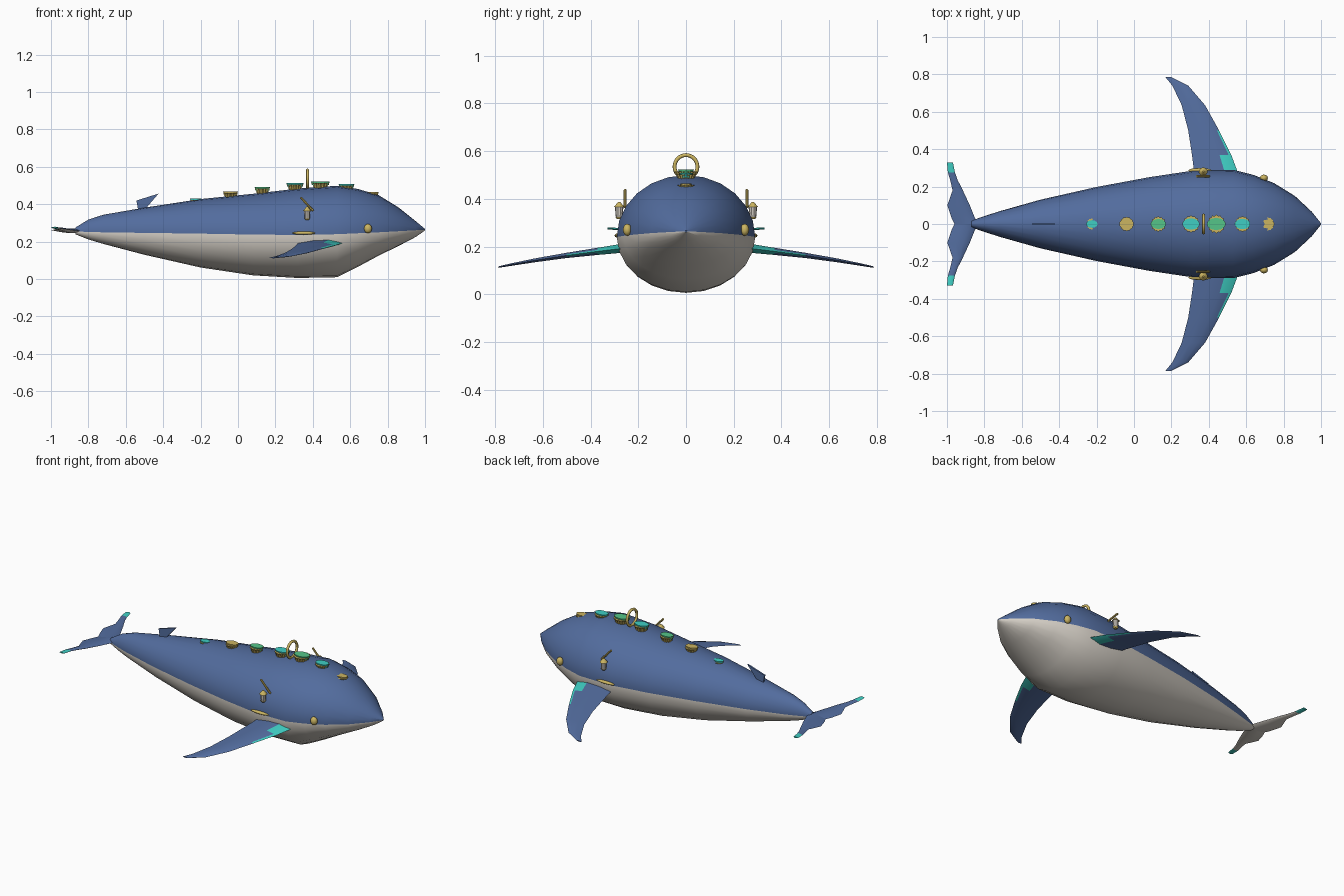
import bpy, bmesh, math
from mathutils import Matrix, Vector

if "Cube" in bpy.data.objects:
    bpy.data.objects.remove(bpy.data.objects["Cube"])


def material(name, rgb):
    m = bpy.data.materials.new(name)
    m.diffuse_color = (*rgb, 1)
    m.use_nodes = True
    m.node_tree.nodes["Principled BSDF"].inputs["Base Color"].default_value = m.diffuse_color
    return m


BLUE = material("ocean blue", (0.085, 0.15, 0.34))
PALE = material("belly grey", (0.66, 0.62, 0.56))
GOLD = material("brass", (0.60, 0.46, 0.12))
TEAL = material("teal", (0.05, 0.62, 0.55))
GREEN = material("green", (0.09, 0.56, 0.25))


def finish(bm, name, mats, smooth=None):
    bmesh.ops.recalc_face_normals(bm, faces=bm.faces)
    me = bpy.data.meshes.new(name)
    bm.to_mesh(me)
    bm.free()
    for m in mats:
        me.materials.append(m)
    ob = bpy.data.objects.new(name, me)
    bpy.context.collection.objects.link(ob)
    if smooth:
        bpy.ops.object.select_all(action='DESELECT')
        ob.select_set(True)
        bpy.context.view_layer.objects.active = ob
        bpy.ops.object.shade_smooth_by_angle(angle=math.radians(smooth))
    return ob


def loft(name, rings, mats, rule, smooth=None):
    """Skin closed rings; rule(ring index, side index) gives the material."""
    bm = bmesh.new()
    vs = [[bm.verts.new(p) for p in r] for r in rings]
    n = len(vs[0])
    for i in range(len(vs) - 1):
        for j in range(n):
            k = (j + 1) % n
            f = bm.faces.new((vs[i][j], vs[i][k], vs[i + 1][k], vs[i + 1][j]))
            f.material_index = rule(i, j)
    for i, r in ((0, vs[0]), (len(rings) - 2, vs[-1])):
        bm.faces.new(r).material_index = rule(i, 0)
    return finish(bm, name, mats, smooth)


# Body: x, half width, bottom z, waterline z, top z
stations = [
    (-0.87, 0.018, 0.240, 0.255, 0.275), (-0.80, 0.042, 0.212, 0.252, 0.318),
    (-0.72, 0.068, 0.188, 0.250, 0.344), (-0.50, 0.130, 0.130, 0.247, 0.382),
    (-0.20, 0.198, 0.062, 0.243, 0.428), (0.08, 0.250, 0.020, 0.238, 0.456),
    (0.32, 0.286, 0.006, 0.236, 0.484), (0.53, 0.290, 0.010, 0.240, 0.499),
    (0.64, 0.262, 0.065, 0.245, 0.482), (0.75, 0.218, 0.124, 0.250, 0.450),
    (0.86, 0.150, 0.178, 0.256, 0.382), (0.95, 0.066, 0.225, 0.261, 0.310),
    (1.00, 0.004, 0.260, 0.264, 0.268)]
SIDES = 24
rings = []
for x, w, lo, mid, hi in stations:
    ring = []
    for k in range(SIDES):
        a = 2 * math.pi * k / SIDES
        h = hi - mid if k <= SIDES // 2 else mid - lo
        ring.append((x, w * math.cos(a), mid + h * math.sin(a)))
    rings.append(ring)
loft("body", rings, [BLUE, PALE], lambda i, j: 0 if j < SIDES // 2 else 1, 40)

# Lens cross-section shared by fins and flukes: chord fraction, height
LENS = [(0, 0), (0.35, 0.8), (0.7, 1), (0.93, 0.4),
        (1, 0), (0.93, -0.4), (0.7, -1), (0.35, -0.8)]


def wing(name, sections, side, mats, rule):
    rs = [[(tr + (le - tr) * f, side * y, z + t * h) for f, h in LENS]
          for y, le, tr, z, t in sections]
    loft(name, rs, mats, rule, 30)


# y, leading x, trailing x, z, half thickness
fin = [(0.20, 0.58, 0.325, 0.200, 0.021), (0.29, 0.55, 0.32, 0.190, 0.018),
       (0.37, 0.52, 0.31, 0.180, 0.015), (0.50, 0.455, 0.29, 0.163, 0.011),
       (0.635, 0.38, 0.255, 0.142, 0.008), (0.74, 0.29, 0.205, 0.123, 0.005),
       (0.785, 0.20, 0.168, 0.114, 0.003)]
fluke = [(0.0, -0.83, -0.96, 0.258, 0.012), (0.03, -0.85, -0.975, 0.258, 0.012),
         (0.10, -0.878, -0.998, 0.261, 0.010), (0.18, -0.915, -0.970, 0.266, 0.008),
         (0.235, -0.943, -0.983, 0.270, 0.006), (0.275, -0.957, -0.995, 0.273, 0.005),
         (0.328, -0.968, -1.0, 0.276, 0.004)]


def fin_paint(i, j):
    return 1 if (j in (3, 4) and i < 3) or (j in (2, 5) and i < 2) else 0


def fluke_paint(i, j):
    return 1 if i == len(fluke) - 2 else (2 if j >= 4 else 0)


for side, label in ((-1, "right"), (1, "left")):
    wing(label + "_flipper", fin, side, [BLUE, TEAL], fin_paint)
    wing(label + "_fluke", fluke, side, [BLUE, TEAL, PALE], fluke_paint)

# Small back fin
profile = [(-0.535, 0.375), (-0.495, 0.375), (-0.425, 0.457), (-0.543, 0.42)]
loft("back_fin", [[(x, y, z) for x, z in profile] for y in (-0.005, 0.005)],
     [BLUE], lambda i, j: 0)


def cone(name, loc, r1, r2, depth, mat, sides=12, scale=(1, 1, 1), smooth=None):
    bm = bmesh.new()
    bmesh.ops.create_cone(bm, cap_ends=True, segments=sides, radius1=r1, radius2=r2,
                          depth=depth, matrix=Matrix.Translation(loc) @ Matrix.Diagonal((*scale, 1)))
    return finish(bm, name, [mat], smooth)


# Toothed cups along the back, each with a coloured lid
cups = [(-0.225, 0.031, 0.430, TEAL), (-0.04, 0.039, 0.467, GOLD),
        (0.13, 0.041, 0.493, GREEN), (0.305, 0.046, 0.514, TEAL),
        (0.44, 0.050, 0.523, GREEN), (0.58, 0.042, 0.509, TEAL),
        (0.715, 0.036, 0.465, GOLD)]
TEETH = 28
for x, r, top, lid in cups:
    rs = []
    for z, s in ((top - 0.04, 0.7), (top - 0.018, 0.85), (top - 0.008, 1.0)):
        ring = []
        for k in range(TEETH):
            a = 2 * math.pi * k / TEETH
            q = r * s * (1 if k % 2 else 0.88)
            ring.append((x + q * math.cos(a), q * math.sin(a), z))
        rs.append(ring)
    loft("spine_cup", rs, [GOLD], lambda i, j: 0)
    cone("spine_cup_lid", (x, 0, top - 0.010), r * 0.9, r, 0.02, lid, 12, (1, 0.66, 1))

# Upright ring on the back
rs = []
for k in range(33):
    a = 2 * math.pi * k / 32
    rs.append([(0.372 + 0.008 * math.cos(b), (0.048 + 0.008 * math.sin(b)) * math.cos(a),
                0.535 + (0.048 + 0.008 * math.sin(b)) * math.sin(a))
               for b in (math.pi * 2 * n / 8 for n in range(8))])
loft("top_ring", rs, [GOLD], lambda i, j: 0, 50)


def ellipsoid(name, loc, size, mat):
    bm = bmesh.new()
    bmesh.ops.create_uvsphere(bm, u_segments=16, v_segments=8, radius=1,
                              matrix=Matrix.Translation(loc) @ Matrix.Diagonal((*size, 1)))
    finish(bm, name, [mat], 40)


for s in (-1, 1):
    # Eyes and side plates
    ellipsoid("eye", (0.695, s * 0.246, 0.27), (0.021, 0.018, 0.025), GOLD)
    ellipsoid("side_plate", (0.352, s * 0.287, 0.246), (0.062, 0.012, 0.009), GOLD)
    # Hanging lantern
    y = s * 0.28
    cone("lantern_glass", (0.37, y, 0.345), 0.014, 0.018, 0.046, PALE, 10)
    cone("lantern_roof", (0.37, y, 0.376), 0.023, 0.004, 0.022, GOLD, 10)
    cone("lantern_base", (0.37, y, 0.320), 0.010, 0.016, 0.008, GOLD, 10)
    # Slanted lantern arm
    a, b = Vector((0.335, s * 0.255, 0.437)), Vector((0.402, s * 0.255, 0.365))
    arm = cone("lantern_arm", (0, 0, 0), 0.006, 0.006, (b - a).length, GOLD, 8)
    arm.location = (a + b) / 2
    arm.rotation_euler = (b - a).to_track_quat('Z', 'Y').to_euler()
